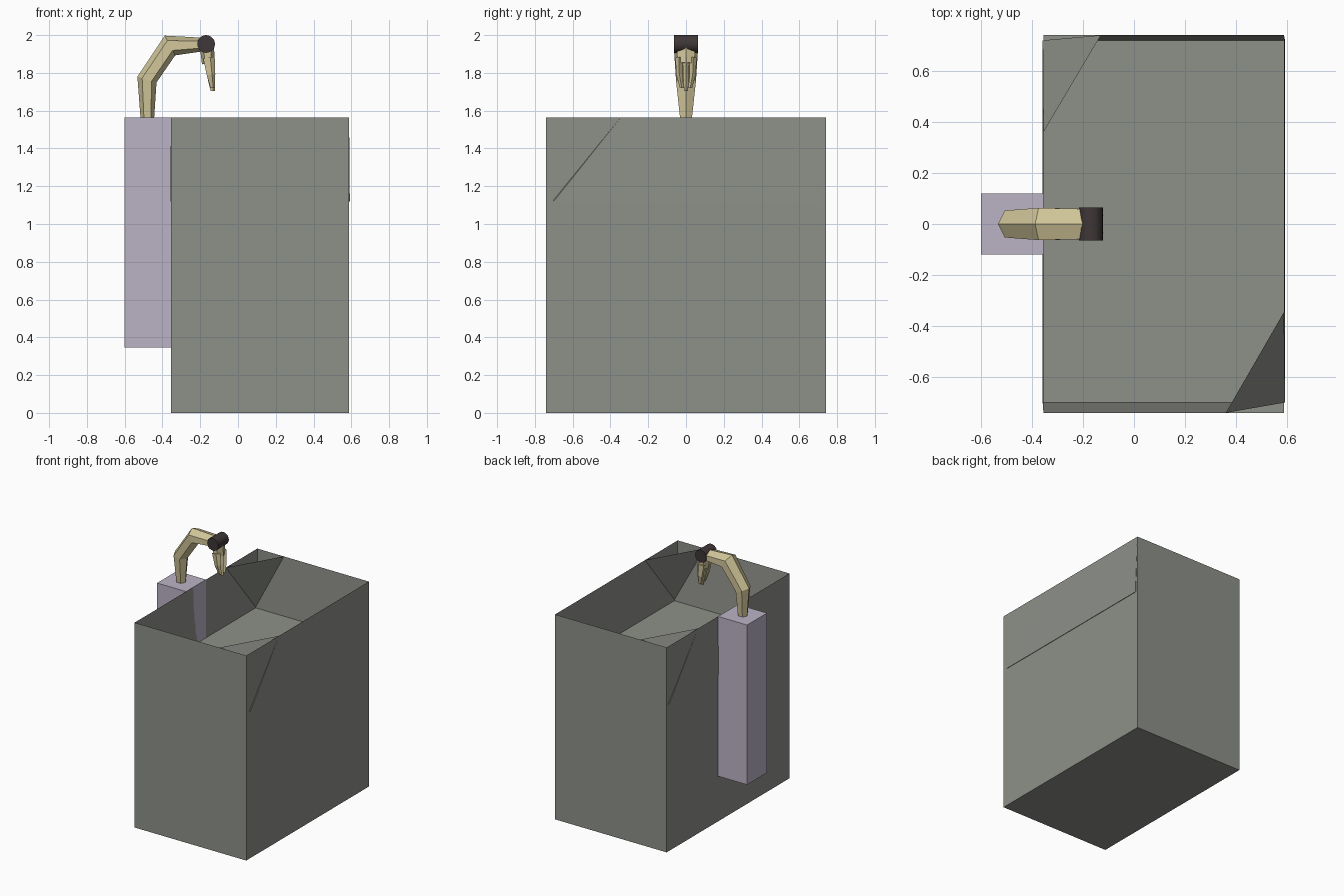
import bpy, bmesh, math
from mathutils import Vector

if "Cube" in bpy.data.objects:
    bpy.data.objects.remove(bpy.data.objects["Cube"])


def material(name, rgb):
    m = bpy.data.materials.new(name)
    m.diffuse_color = (*rgb, 1)
    m.use_nodes = True
    m.node_tree.nodes["Principled BSDF"].inputs["Base Color"].default_value = m.diffuse_color
    return m


STONE = material("stone", (0.27, 0.28, 0.25))
LILAC = material("lilac", (0.50, 0.45, 0.56))
BONE = material("bone", (0.66, 0.58, 0.33))
DARK = material("dark", (0.05, 0.038, 0.038))


def finish(name, bm, mat, normals=True):
    if normals:
        bmesh.ops.recalc_face_normals(bm, faces=bm.faces)
    me = bpy.data.meshes.new(name)
    bm.to_mesh(me)
    bm.free()
    me.materials.append(mat)
    ob = bpy.data.objects.new(name, me)
    bpy.context.collection.objects.link(ob)
    return ob


def box(name, x0, x1, y, z0, z1, mat, open_top=False):
    bm = bmesh.new()
    bmesh.ops.create_cube(bm, size=1)
    for v in bm.verts:
        v.co = (x1 if v.co.x > 0 else x0, y if v.co.y > 0 else -y,
                z1 if v.co.z > 0 else z0)
    if open_top:
        top = [f for f in bm.faces if f.normal.z > 0.5 or f.calc_center_median().z > z1 - 0.01]
        bmesh.ops.delete(bm, geom=top, context='FACES_ONLY')
    return finish(name, bm, mat, not open_top)


def loft(name, stations, mat, sides=6, y_shift=None):
    """Station: x, z, direction in degrees, half height, half width, y."""
    bm = bmesh.new()
    rings = []
    for x, z, deg, h, w, y in stations:
        a = math.radians(deg)
        up = Vector((-math.sin(a), 0, math.cos(a)))
        ring = []
        for i in range(sides):
            t = math.tau * i / sides
            co = Vector((x, y, z)) + up * (h * math.cos(t)) + Vector((0, 1, 0)) * (w * math.sin(t))
            ring.append(bm.verts.new(co))
        rings.append(ring)
    for a, b in zip(rings, rings[1:]):
        for i in range(sides):
            j = (i + 1) % sides
            bm.faces.new((a[i], a[j], b[j], b[i]))
    bm.faces.new(rings[0])
    bm.faces.new(rings[-1])
    return finish(name, bm, mat)


# Cabinet shell, open at the top
X0, X1, Y, TOP, FLOOR = -0.355, 0.588, 0.74, 1.565, 1.12
box("cabinet", X0, X1, Y, 0, TOP, STONE, open_top=True)

# Basin: rim with two clipped corners, tapering to a four-cornered floor
bm = bmesh.new()
fl, fr, br, bl = [bm.verts.new((x, y, FLOOR)) for x, y in
                  ((X0 - .003, -.70), (X1 + .004, -.70), (X1 + .004, .72), (X0 - .003, .72))]
rim = [bm.verts.new((x, y, TOP)) for x, y in
       ((X0, -Y), (.36, -Y), (X1, -.345), (X1, Y), (-.13, Y), (X0, .36))]
a, b, c, d, e, f = rim
for face in ((fl, fr, br, bl), (b, fr, fl, a), (c, fr, b), (d, br, fr, c),
             (e, bl, br, d), (f, bl, e), (a, fl, bl, f)):
    bm.faces.new(face)
finish("basin", bm, STONE, normals=False)

# Rear column carrying the arm
box("column", -0.60, X0, 0.12, 0.345, TOP, LILAC)

# Bent arm
loft("arm", [(-.48, 1.56, 90, .036, .036, 0),
             (-.482, 1.765, 73, .053, .061, 0),
             (-.36, 1.945, 28, .059, .073, 0),
             (-.185, 1.95, -3, .036, .068, 0)], BONE)

# Wrist roller
bm = bmesh.new()
bmesh.ops.create_cone(bm, cap_ends=True, segments=20, radius1=.047, radius2=.047, depth=.128)
for v in bm.verts:
    v.co = (v.co.x - .169, v.co.z, v.co.y + 1.953)
wrist = finish("wrist", bm, DARK)
for p in wrist.data.polygons:
    p.use_smooth = len(p.vertices) == 4
wrist.data.set_sharp_from_angle(angle=math.radians(40))

# Palm and three tapering fingers hanging from the wrist
loft("palm", [(-.165, 1.945, -90, .038, .056, 0),
              (-.157, 1.85, -82, .034, .052, 0)], BONE)
for name, y0, y1, tip in (("finger_middle", 0, 0, 1.705),
                          ("finger_left", -.038, -.022, 1.72),
                          ("finger_right", .038, .022, 1.72)):
    loft(name, [(-.157, 1.88, -82, .034, .019, y0),
                (-.145, 1.79, -80, .025, .017, (y0 + y1) / 2 + y0 * .15),
                (-.135, tip, -90, .013, .011, y1)], BONE, sides=5)
